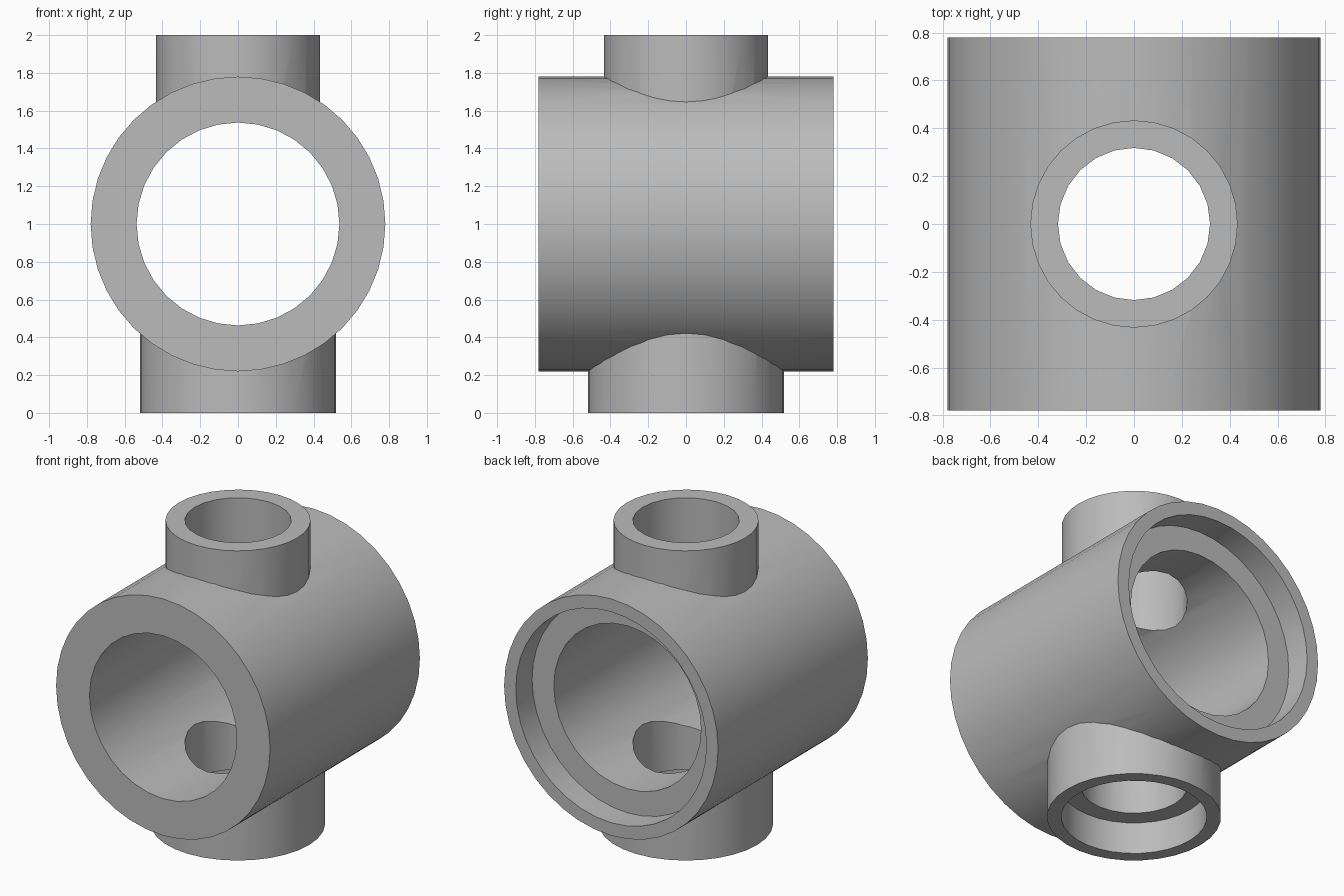
import bpy
from math import pi, radians

default_cube = bpy.data.objects.get("Cube")
if default_cube:
    bpy.data.objects.remove(default_cube, do_unlink=True)

CENTRE_Z = 1.0
BODY_R = 0.78

grey = bpy.data.materials.new("plain grey")
grey.use_nodes = True
colour = (0.5, 0.5, 0.5, 1)
grey.diffuse_color = colour
grey.node_tree.nodes["Principled BSDF"].inputs["Base Color"].default_value = colour


def cylinder(name, radius, start, end, axis, sides):
    """Solid cylinder along y (at the body's height) or along z."""
    middle = (start + end) / 2
    along_y = axis == "y"
    bpy.ops.mesh.primitive_cylinder_add(
        vertices=sides, radius=radius, depth=end - start,
        location=(0, middle, CENTRE_Z) if along_y else (0, 0, middle),
        rotation=(pi / 2, 0, 0) if along_y else (0, 0, 0))
    obj = bpy.context.object
    obj.name = name
    obj.data.materials.append(grey)
    return obj


def combine(target, tool, operation):
    """Bake a boolean into the target and discard the tool."""
    tool.hide_render = True
    mod = target.modifiers.new(tool.name, "BOOLEAN")
    mod.operation = operation
    mod.solver = "EXACT"
    mod.object = tool
    bpy.context.view_layer.objects.active = target
    bpy.ops.object.modifier_apply(modifier=mod.name)
    bpy.data.objects.remove(tool, do_unlink=True)


# Main barrel with a neck above and a wider socket below
fitting = cylinder("pipe_fitting", BODY_R, -BODY_R, BODY_R, "y", 40)
combine(fitting, cylinder("top_neck", 0.433, CENTRE_Z, 2.0, "z", 32), "UNION")
combine(fitting, cylinder("bottom_socket", 0.52, 0.0, CENTRE_Z, "z", 32), "UNION")

# Bores, with a stepped recess at the back and at the bottom
cuts = [
    ("main_bore", 0.537, -1.0, 1.0, "y", 32),
    ("back_recess", 0.695, BODY_R - 0.17, 1.0, "y", 40),
    ("vertical_bore", 0.318, -0.2, 2.2, "z", 24),
    ("bottom_recess", 0.435, -0.2, 0.21, "z", 32),
]
for cut in cuts:
    combine(fitting, cylinder(*cut), "DIFFERENCE")

# Smooth walls with crisp rims
bpy.ops.object.select_all(action="DESELECT")
fitting.select_set(True)
bpy.context.view_layer.objects.active = fitting
bpy.ops.object.shade_smooth_by_angle(angle=radians(30))
